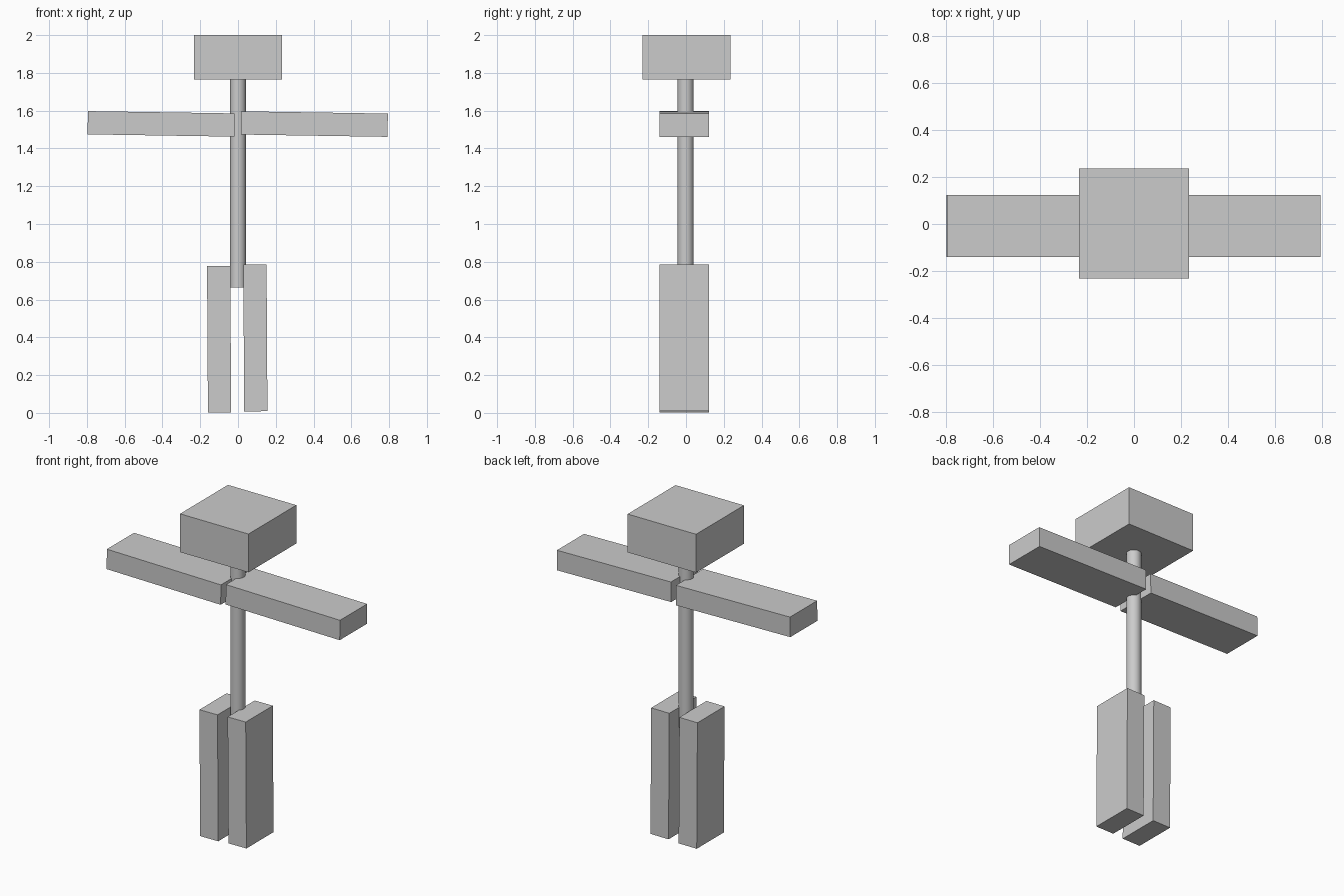
import bpy
from math import radians

if "Cube" in bpy.data.objects:
    bpy.data.objects.remove(bpy.data.objects["Cube"])


def box(name, center, size, tilt=0.0):
    """Box of a given size, tilted in degrees about the front-back axis."""
    bpy.ops.mesh.primitive_cube_add(size=1, location=center)
    ob = bpy.context.object
    ob.name = name
    ob.scale = size
    bpy.ops.object.transform_apply(location=False, rotation=False, scale=True)
    ob.rotation_euler.y = radians(tilt)
    return ob


LIMB_LEN, LIMB_THICK, LIMB_DEPTH, LIMB_Y = 0.777, 0.123, 0.264, -0.009

# Head block
box("head", (0, 0.002, 1.882), (0.466, 0.466, 0.236))

# Round body pole, running from the head down between the legs
BOTTOM, TOP = 0.665, 1.765
bpy.ops.mesh.primitive_cylinder_add(vertices=32, radius=0.042, depth=TOP - BOTTOM,
                                    location=(0, -0.002, (TOP + BOTTOM) / 2))
pole = bpy.context.object
pole.name = "body_pole"
bpy.ops.object.shade_smooth_by_angle()

# Arms, both leaning slightly down to the right
for side, x, z in (("left", -0.407, 1.53), ("right", 0.404, 1.529)):
    box(side + "_arm", (x, LIMB_Y, z), (LIMB_LEN, LIMB_DEPTH, LIMB_THICK), 0.9)

# Legs, almost upright
for side, x, z in (("left", -0.1, 0.39), ("right", 0.092, 0.397)):
    box(side + "_leg", (x, LIMB_Y, z), (LIMB_THICK, LIMB_DEPTH, LIMB_LEN), -0.35)
